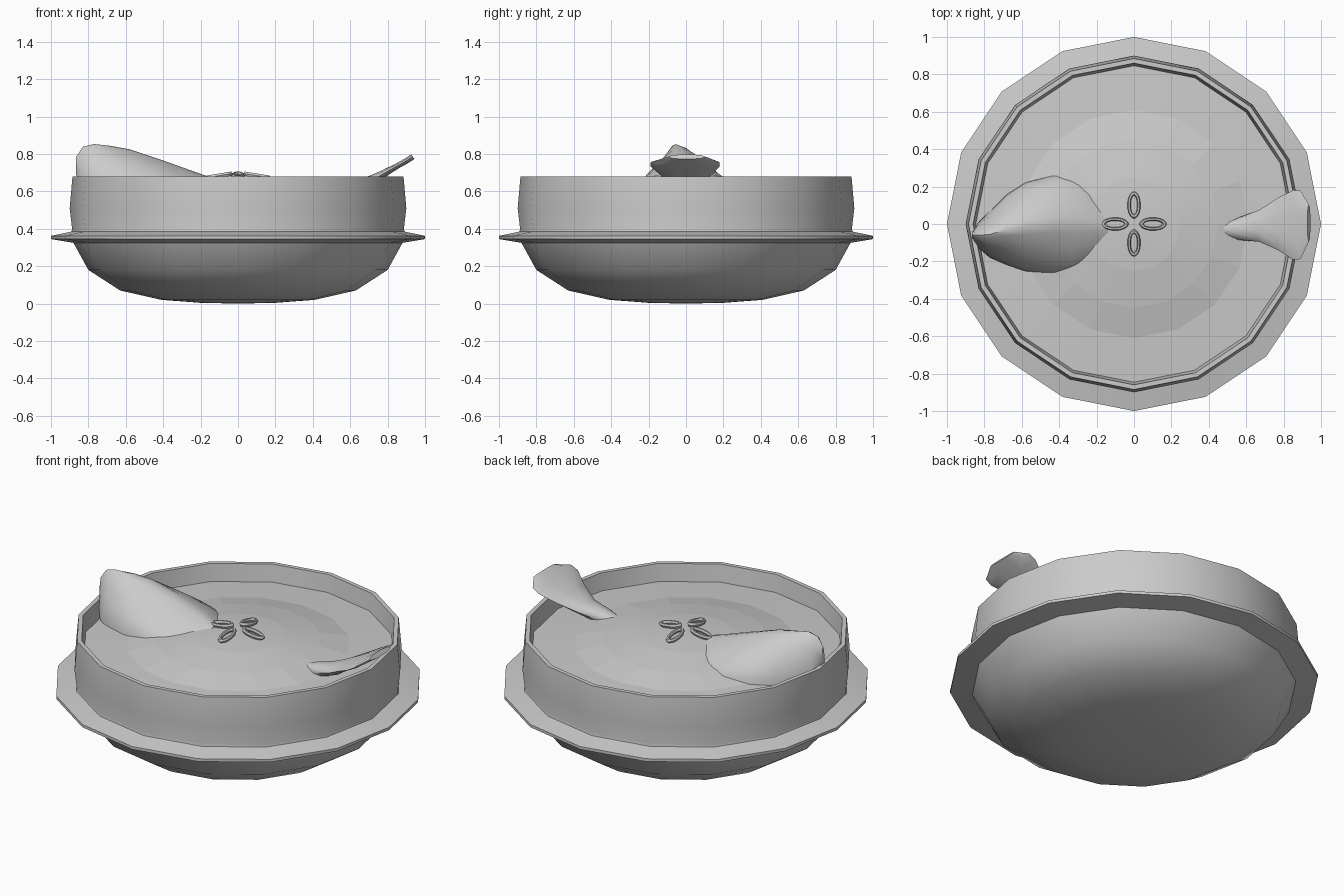
import bpy, bmesh
from math import cos, sin, pi
from mathutils import Matrix

if "Cube" in bpy.data.objects:
    bpy.data.objects.remove(bpy.data.objects["Cube"])

SIDES = 16


def finish(name, bm, angle=30):
    bmesh.ops.recalc_face_normals(bm, faces=bm.faces)
    me = bpy.data.meshes.new(name)
    bm.to_mesh(me)
    bm.free()
    ob = bpy.data.objects.new(name, me)
    bpy.context.collection.objects.link(ob)
    bpy.ops.object.select_all(action='DESELECT')
    ob.select_set(True)
    bpy.context.view_layer.objects.active = ob
    bpy.ops.object.shade_smooth_by_angle(angle=angle * pi / 180)
    return ob


def bridge(bm, rings):
    for a, b in zip(rings, rings[1:]):
        n = max(len(a), len(b))
        for i in range(n):
            j = (i + 1) % n
            if len(a) == 1:
                bm.faces.new((a[0], b[i], b[j]))
            elif len(b) == 1:
                bm.faces.new((a[i], a[j], b[0]))
            else:
                bm.faces.new((a[i], a[j], b[j], b[i]))


def lathe(name, profile, angle=30):
    bm = bmesh.new()
    rings = []
    for r, z in profile:
        if r == 0:
            rings.append([bm.verts.new((0, 0, z))])
        else:
            rings.append([bm.verts.new((r * cos(2 * pi * i / SIDES), r * sin(2 * pi * i / SIDES), z))
                          for i in range(SIDES)])
    bridge(bm, rings)
    return finish(name, bm, angle)


def loft(name, sections, angle=35):
    bm = bmesh.new()
    rings = [[bm.verts.new(p) for p in s] for s in sections]
    bridge(bm, rings)
    bm.faces.new(rings[0])
    bm.faces.new(rings[-1])
    return finish(name, bm, angle)


# Round-bottomed dish with a wide flange and an upright wall
lathe("dish", [(0, 0), (0.2, 0.004), (0.41, 0.02), (0.63, 0.07), (0.8, 0.18), (0.88, 0.325),
               (1.0, 0.345), (1.0, 0.362), (0.89, 0.385), (0.887, 0.40), (0.9, 0.51),
               (0.885, 0.68), (0.86, 0.68), (0.845, 0.57)])

# Crust: flat border and a low dome
lathe("crust", [(0.853, 0.578), (0.61, 0.592), (0.45, 0.627), (0.25, 0.658), (0.1, 0.67), (0, 0.672)], 3.5)

# Fish head: x, centre y, half width, bottom, top
HALF = [(1, 0), (0.97, 0.2), (0.83, 0.45), (0.5, 0.75), (0.16, 0.96)]
head = []
for x, cy, w, zb, zt in [(-0.865, -0.06, 0.015, 0.69, 0.785), (-0.83, -0.06, 0.07, 0.59, 0.838),
                         (-0.77, -0.055, 0.125, 0.57, 0.853), (-0.68, -0.03, 0.19, 0.57, 0.843),
                         (-0.58, -0.015, 0.24, 0.57, 0.825), (-0.42, 0, 0.27, 0.57, 0.772),
                         (-0.33, 0, 0.26, 0.57, 0.74), (-0.24, 0.0, 0.23, 0.57, 0.708),
                         (-0.14, -0.02, 0.14, 0.57, 0.672)]:
    right = [(x, cy + w * u, zb + (zt - zb) * v) for u, v in HALF]
    left = [(x, cy - w * u, zb + (zt - zb) * v) for u, v in reversed(HALF)]
    head.append(right + [(x, cy, zt)] + left)
loft("fish_head", head, 40)

# Fish tail: x, centre y, half width, centre z, half thickness
tail = []
for x, cy, w, z, t in [(0.48, -0.025, 0.03, 0.585, 0.03), (0.56, -0.025, 0.06, 0.6, 0.035),
                       (0.67, -0.01, 0.085, 0.635, 0.028), (0.77, 0.0, 0.14, 0.69, 0.018),
                       (0.85, -0.005, 0.186, 0.735, 0.013), (0.89, -0.005, 0.183, 0.757, 0.013),
                       (0.935, 0.005, 0.10, 0.785, 0.013)]:
    tail.append([(x - 0.7 * t * sin(a), cy + w * cos(a), z + t * sin(a))
                 for a in [2 * pi * i / 10 for i in range(10)]])
loft("fish_tail", tail, 45)

# Four petal-shaped vents around the middle
for k in range(4):
    bm = bmesh.new()
    rings = []
    for i in range(20):
        a = 2 * pi * i / 20
        rings.append([bm.verts.new(((0.062 + 0.011 * cos(b)) * cos(a), (0.026 + 0.009 * cos(b)) * sin(a),
                                    0.013 * sin(b))) for b in [2 * pi * j / 6 for j in range(6)]])
    bridge(bm, rings + rings[:1])
    bm.transform(Matrix.Rotation(k * pi / 2, 4, 'Z') @ Matrix.Translation((0.101, 0, 0.684))
                 @ Matrix.Rotation(0.16, 4, 'Y'))
    finish(f"petal_vent_{k + 1}", bm, 40)
